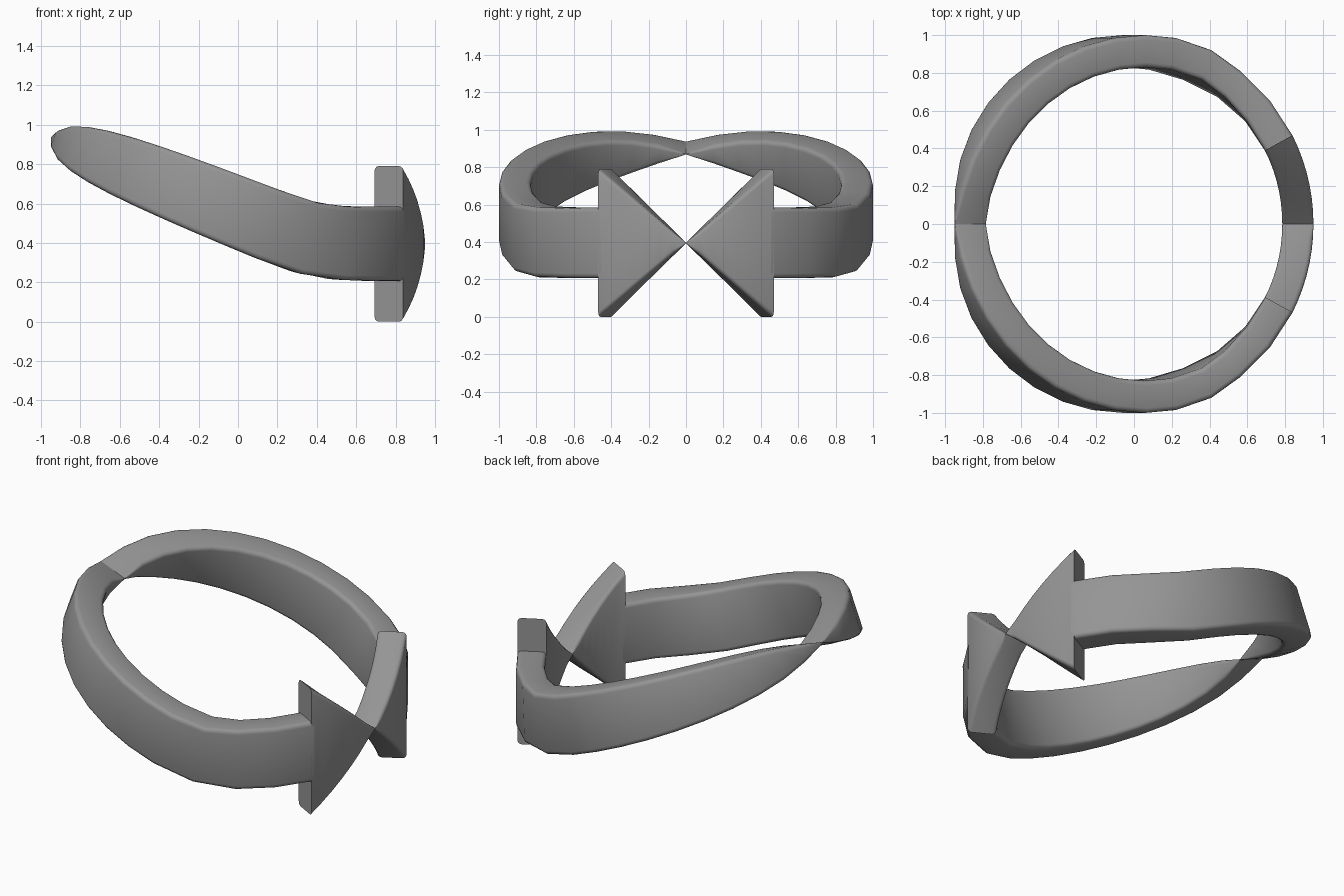
import bpy, bmesh
from math import sin, cos, exp, log, pi, radians
from mathutils import Vector

if "Cube" in bpy.data.objects:
    bpy.data.objects.remove(bpy.data.objects["Cube"])

OUTER, INNER = (0.95, 1.0), (0.785, 0.83)   # ellipse radii of the ring
LEVEL, SLOPE, BEND = 0.395, 0.4, 0.07       # low height, ramp slope, softness
HEAD_ANGLE = 152

grey = bpy.data.materials.new("plain_grey")
grey.use_nodes = True
grey.diffuse_color = (0.3, 0.3, 0.3, 1)
grey.node_tree.nodes["Principled BSDF"].inputs["Base Color"].default_value = (0.3, 0.3, 0.3, 1)


def ramp_point(x, y, lift):
    """Point at a lift perpendicular to the ramp that levels out toward +x."""
    k = exp((0.4 - x) / BEND)
    z = LEVEL + SLOPE * BEND * log(1 + k)
    up = Vector((SLOPE * k / (1 + k), 0, 1)).normalized()
    return Vector((x, y, z)) + up * lift


def section(half_height, radius=0.025, steps=3):
    """Rounded rectangle: u runs 0 to 1 from inner to outer, v is the lift."""
    r = min(radius, half_height * 0.9)
    width = OUTER[1] - INNER[1]
    pts = []
    for corner, (su, sv) in enumerate(((1, 1), (-1, 1), (-1, -1), (1, -1))):
        for i in range(steps + 1):
            a = (corner + i / steps) * pi / 2
            u = su * (width / 2 - r) + r * cos(a)
            v = sv * (half_height - r) + r * sin(a)
            pts.append((0.5 + u / width, v))
    return pts


def sweep(name, stations, side, flat=False):
    """Skin rounded sections along the ring, then cap both ends."""
    bm = bmesh.new()
    rings = []
    for angle, half_height in stations:
        t = radians(angle)
        ring = []
        for u, v in section(half_height):
            x = -cos(t) * (INNER[0] + u * (OUTER[0] - INNER[0]))
            y = -sin(t) * (INNER[1] + u * (OUTER[1] - INNER[1]))
            p = Vector((x, y, LEVEL + v)) if flat else ramp_point(x, y, v)
            ring.append(bm.verts.new((p.x, p.y * side, p.z)))
        rings.append(ring)
    for a, b in zip(rings, rings[1:]):
        for i in range(len(a)):
            j = (i + 1) % len(a)
            bm.faces.new((a[i], a[j], b[j], b[i]))
    bm.faces.new(rings[0])
    bm.faces.new(rings[-1])
    bmesh.ops.recalc_face_normals(bm, faces=bm.faces)
    mesh = bpy.data.meshes.new(name)
    bm.to_mesh(mesh)
    bm.free()
    mesh.materials.append(grey)
    obj = bpy.data.objects.new(name, mesh)
    bpy.context.collection.objects.link(obj)
    bpy.ops.object.select_all(action="DESELECT")
    obj.select_set(True)
    bpy.context.view_layer.objects.active = obj
    bpy.ops.object.shade_smooth_by_angle(angle=radians(40))


# Band tapers to an edge at the tail; head narrows from wide barbs to a point
band_angles = list(range(0, 100, 10)) + [100 + 13 * i for i in range(5)] + [HEAD_ANGLE + 1]
band = [(a, 0.002 + 0.188 * (1 - exp(-a / 30))) for a in band_angles]
head = [(a, 0.002 + 0.393 * sin(radians(a)) / sin(radians(HEAD_ANGLE)))
        for a in range(HEAD_ANGLE, 181, 4)]

for label, side in (("front", 1), ("back", -1)):
    sweep(label + "_arrow_band", band, side)
    sweep(label + "_arrow_head", head, side, flat=True)
